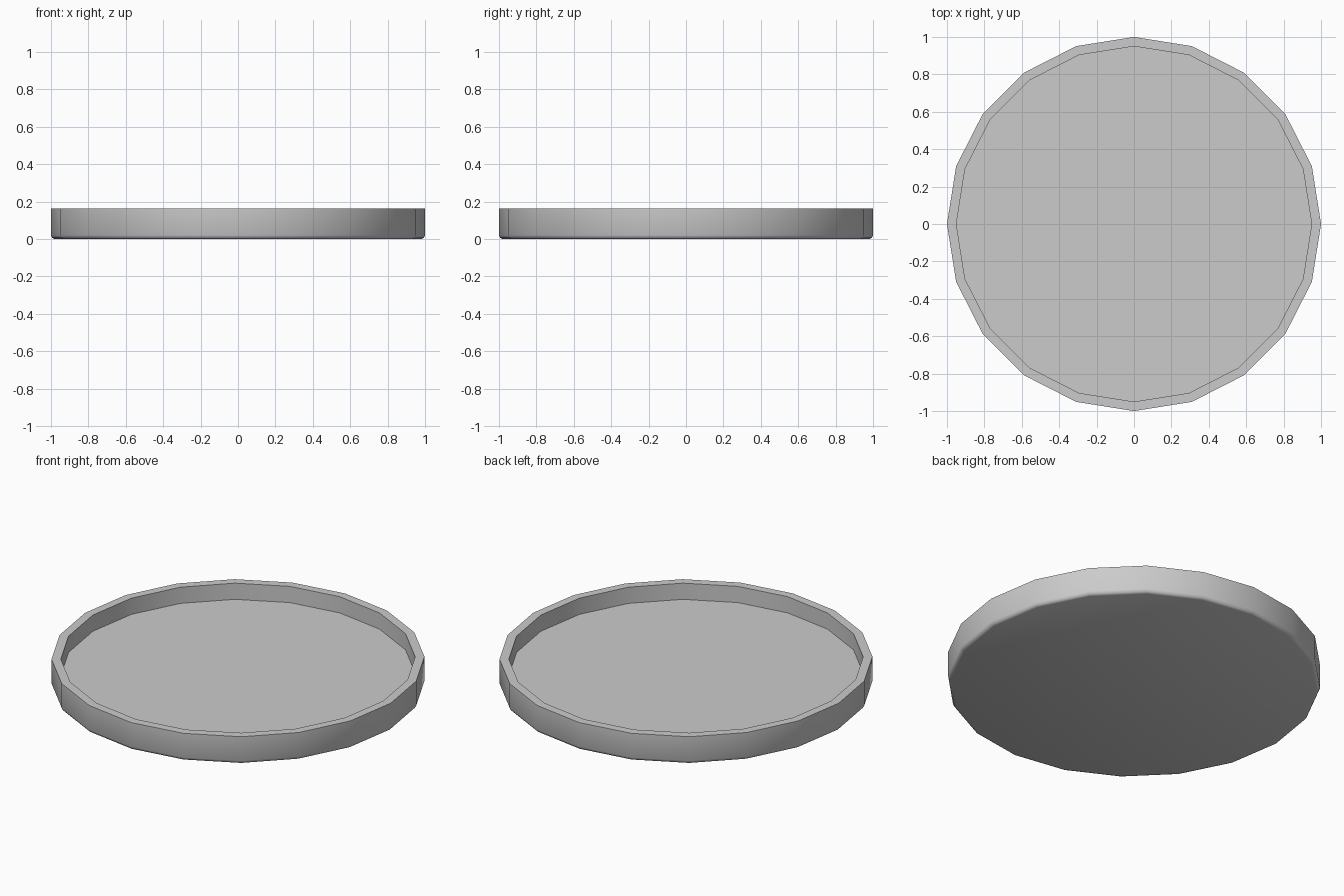
import bpy, bmesh
from math import cos, sin, pi, radians

if "Cube" in bpy.data.objects:
    bpy.data.objects.remove(bpy.data.objects["Cube"])

SIDES = 20
# Cross-section (radius, height): underside, bevel, outer wall, rim, inner wall to floor
profile = [(0.98, 0.0), (0.993, 0.005), (1.0, 0.02), (1.0, 0.163), (0.95, 0.163), (0.95, 0.067)]

bm = bmesh.new()
rings = [[bm.verts.new((r * cos(2 * pi * i / SIDES), r * sin(2 * pi * i / SIDES), z))
          for i in range(SIDES)] for r, z in profile]

# Walls and rim
for a, b in zip(rings, rings[1:]):
    for i in range(SIDES):
        j = (i + 1) % SIDES
        bm.faces.new((a[i], a[j], b[j], b[i]))

# Underside and tray floor
bm.faces.new(rings[0][::-1])
bm.faces.new(rings[-1])
bmesh.ops.recalc_face_normals(bm, faces=bm.faces)

mesh = bpy.data.meshes.new("round_tray")
bm.to_mesh(mesh)
bm.free()
tray = bpy.data.objects.new("round_tray", mesh)
bpy.context.collection.objects.link(tray)

# Smooth wall shading with sharp rim edges
bpy.context.view_layer.objects.active = tray
tray.select_set(True)
bpy.ops.object.shade_smooth_by_angle(angle=radians(50))
